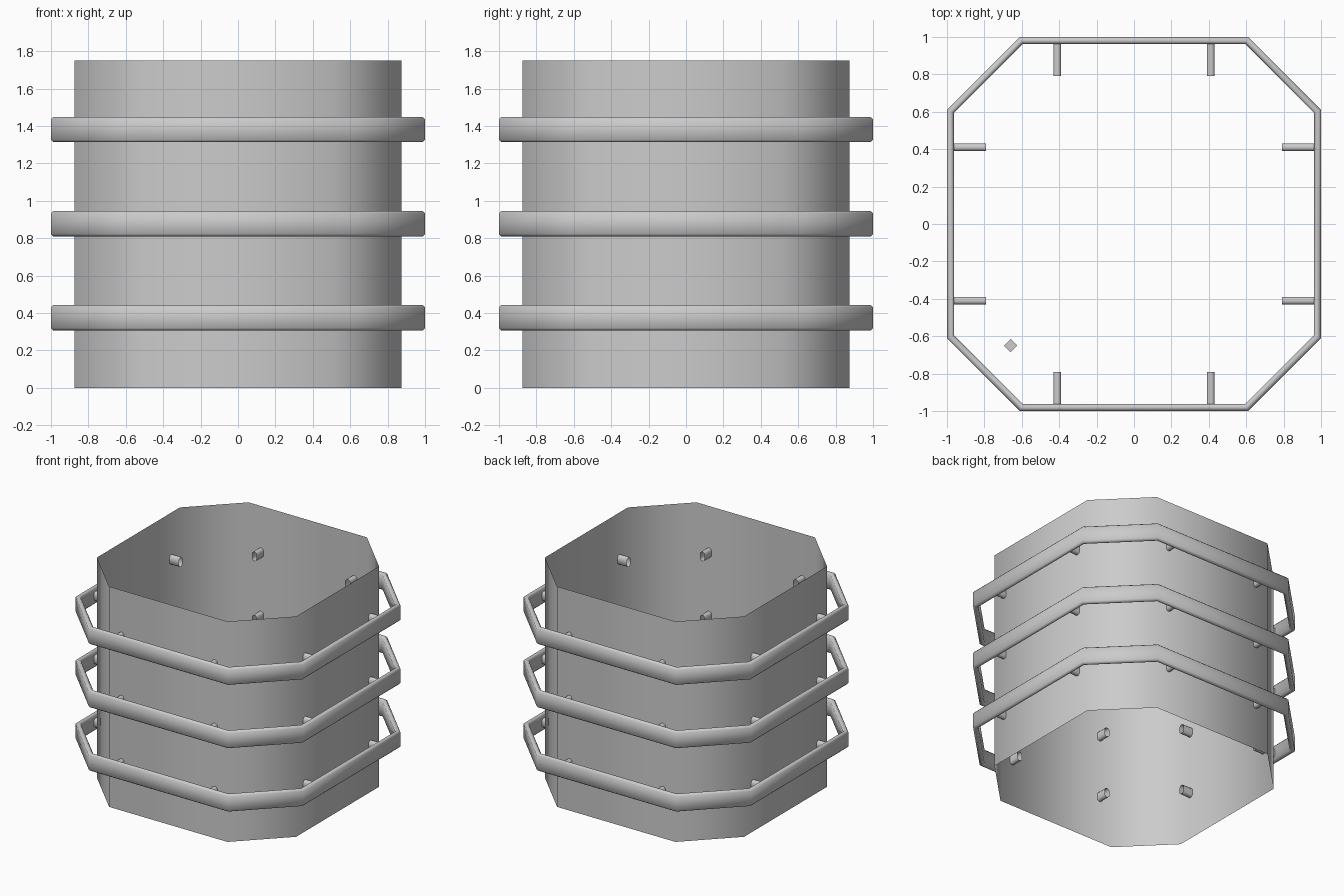
import bpy
import bmesh
import math
from mathutils import Matrix, Vector

if "Cube" in bpy.data.objects:
    bpy.data.objects.remove(bpy.data.objects["Cube"])

RING_HEIGHTS = (0.375, 0.878, 1.381)


def make_object(name, bm):
    bmesh.ops.recalc_face_normals(bm, faces=bm.faces)
    for f in bm.faces:
        f.smooth = True
    mesh = bpy.data.meshes.new(name)
    bm.to_mesh(mesh)
    bm.free()
    ob = bpy.data.objects.new(name, mesh)
    bpy.context.collection.objects.link(ob)
    return ob


def octagon(a, c):
    """Square of half width a, chamfered so each long side has half length c."""
    return [(a, -c), (a, c), (c, a), (-c, a), (-a, c), (-a, -c), (-c, -a), (c, -a)]


def chamfered_rect(w, h, b):
    """Cross-section of half width w and half height h with cut corners."""
    return [(w, -h + b), (w, h - b), (w - b, h), (-w + b, h),
            (-w, h - b), (-w, -h + b), (-w + b, -h), (w - b, -h)]


def bridge(bm, lower, upper):
    n = len(lower)
    for i in range(n):
        j = (i + 1) % n
        bm.faces.new((lower[i], lower[j], upper[j], upper[i]))


# Open eight-sided shell, a single sheet without top or bottom
bm = bmesh.new()
loops = [[bm.verts.new((x, y, z)) for x, y in octagon(0.875, 0.52)] for z in (0, 1.75)]
bridge(bm, *loops)
make_object("shell_wall", bm)


# Flat oval rail: the section is swept round an octagon
def rail(name, z):
    bm = bmesh.new()
    loops = []
    for u, v in chamfered_rect(0.0185, 0.0675, 0.012):
        a = 0.9815 + u
        c = 0.603 + u * math.tan(math.pi / 8)
        loops.append([bm.verts.new((x, y, z + v)) for x, y in octagon(a, c)])
    for i in range(len(loops)):
        bridge(bm, loops[i], loops[(i + 1) % len(loops)])
    return make_object(name, bm)


# Eight hollow brackets per rail, passing through the wall
def brackets(name, z):
    bm = bmesh.new()
    section = chamfered_rect(0.021, 0.036, 0.012)
    for k in range(4):
        rot = Matrix.Rotation(k * math.pi / 2, 3, 'Z')
        for side in (-0.41, 0.41):
            ends = [[bm.verts.new(rot @ Vector((r, side + u, z + v))) for u, v in section]
                    for r in (0.79, 0.968)]
            bridge(bm, *ends)
    return make_object(name, bm)


for label, z in zip(("lower", "middle", "upper"), RING_HEIGHTS):
    rail(label + "_rail", z)
    brackets(label + "_brackets", z)

# Small loose peg inside one corner
bm = bmesh.new()
bmesh.ops.create_cube(bm, size=0.05, matrix=Matrix.Translation((-0.66, -0.65, RING_HEIGHTS[2]))
                      @ Matrix.Rotation(math.pi / 4, 4, 'Z'))
peg = make_object("corner_peg", bm)
for p in peg.data.polygons:
    p.use_smooth = False
